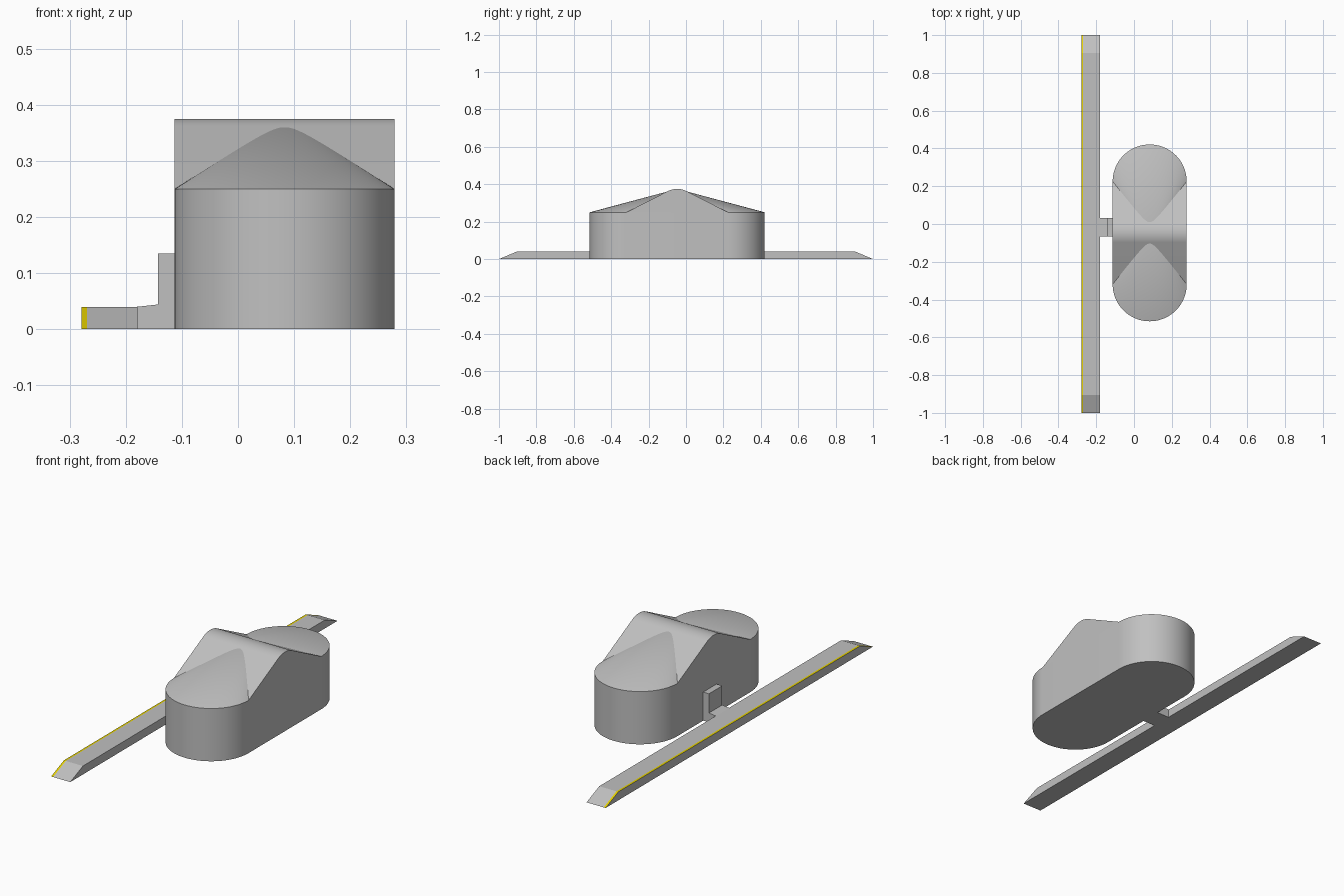
import bpy, bmesh, math

cube = bpy.data.objects.get("Cube")
if cube:
    bpy.data.objects.remove(cube, do_unlink=True)


def material(name, colour):
    m = bpy.data.materials.new(name)
    m.use_nodes = True
    m.diffuse_color = colour
    m.node_tree.nodes["Principled BSDF"].inputs["Base Color"].default_value = colour
    return m


grey = material("grey", (0.53, 0.53, 0.53, 1))
yellow = material("yellow", (0.8, 0.65, 0.0, 1))


def finish(name, bm, mats, smooth_angle=None):
    bmesh.ops.recalc_face_normals(bm, faces=bm.faces)
    mesh = bpy.data.meshes.new(name)
    bm.to_mesh(mesh)
    bm.free()
    obj = bpy.data.objects.new(name, mesh)
    bpy.context.collection.objects.link(obj)
    for m in mats:
        mesh.materials.append(m)
    if smooth_angle:
        bpy.ops.object.select_all(action="DESELECT")
        obj.select_set(True)
        bpy.context.view_layer.objects.active = obj
        bpy.ops.object.shade_smooth_by_angle(angle=math.radians(smooth_angle))
    return obj


def extrude(bm, points, offset):
    """Closed solid from a flat outline swept along an offset."""
    face = bm.faces.new([bm.verts.new(p) for p in points])
    swept = bmesh.ops.extrude_face_region(bm, geom=[face], use_keep_orig=True)
    moved = [v for v in swept["geom"] if isinstance(v, bmesh.types.BMVert)]
    bmesh.ops.translate(bm, verts=moved, vec=offset)


# Shared dimensions of the housing
CX, RADIUS, WALL = 0.083, 0.196, 0.25
MID, HALF, PEAK = -0.047, 0.272, 0.375
SEGMENTS = 48

# Housing: rounded-end prism whose rim rises to a single point
bm = bmesh.new()
outline = []
for side in (1, -1):
    for i in range(SEGMENTS + 1):
        a = math.pi * i / SEGMENTS
        outline.append((CX + side * RADIUS * math.cos(a),
                        MID + side * (HALF + RADIUS * math.sin(a))))
base = [bm.verts.new((x, y, 0)) for x, y in outline]
rim = [bm.verts.new((x, y, WALL)) for x, y in outline]
apex = bm.verts.new((CX, MID, PEAK))
bm.faces.new(base)
for i in range(len(rim)):
    j = (i + 1) % len(rim)
    bm.faces.new((base[i], base[j], rim[j], rim[i]))
    bm.faces.new((rim[i], rim[j], apex))
finish("housing", bm, [grey], 30)

# Roof ridge: rounded gable running across the housing
bm = bmesh.new()
slope = math.atan(0.51)
ridge_radius = (WALL + HALF * math.tan(slope) - PEAK) / (1 / math.cos(slope) - 1)
profile = [(MID - HALF, WALL)]
for i in range(17):
    a = slope * (i / 8 - 1)
    profile.append((MID + ridge_radius * math.sin(a),
                    PEAK - ridge_radius * (1 - math.cos(a))))
profile.append((MID + HALF, WALL))
extrude(bm, [(CX - RADIUS, y, z) for y, z in profile], (2 * RADIUS, 0, 0))
finish("roof_ridge", bm, [grey], 30)

# Bracket joining the housing and the bar
bm = bmesh.new()
section = [(-0.18, 0), (-0.18, 0.04), (-0.143, 0.044),
           (-0.143, 0.135), (-0.113, 0.135), (-0.113, 0)]
extrude(bm, [(x, -0.067, z) for x, z in section], (0, 0.1, 0))
finish("bracket", bm, [grey])

# Long bar with sloped ends and a yellow stripe on its outer top edge
bm = bmesh.new()
EDGE, STRIPE = -0.279, 0.01
extrude(bm, [(EDGE, -1, 0), (EDGE, -0.905, 0.04), (EDGE, 0.905, 0.04), (EDGE, 1, 0)],
        (0.1, 0, 0))
bmesh.ops.bisect_plane(bm, geom=bm.verts[:] + bm.edges[:] + bm.faces[:],
                       plane_co=(EDGE + STRIPE, 0, 0), plane_no=(1, 0, 0))
bmesh.ops.recalc_face_normals(bm, faces=bm.faces)
bm.normal_update()
for f in bm.faces:
    if f.normal.z > 0.1 and f.calc_center_median().x < EDGE + STRIPE:
        f.material_index = 1
finish("long_bar", bm, [grey, yellow])
